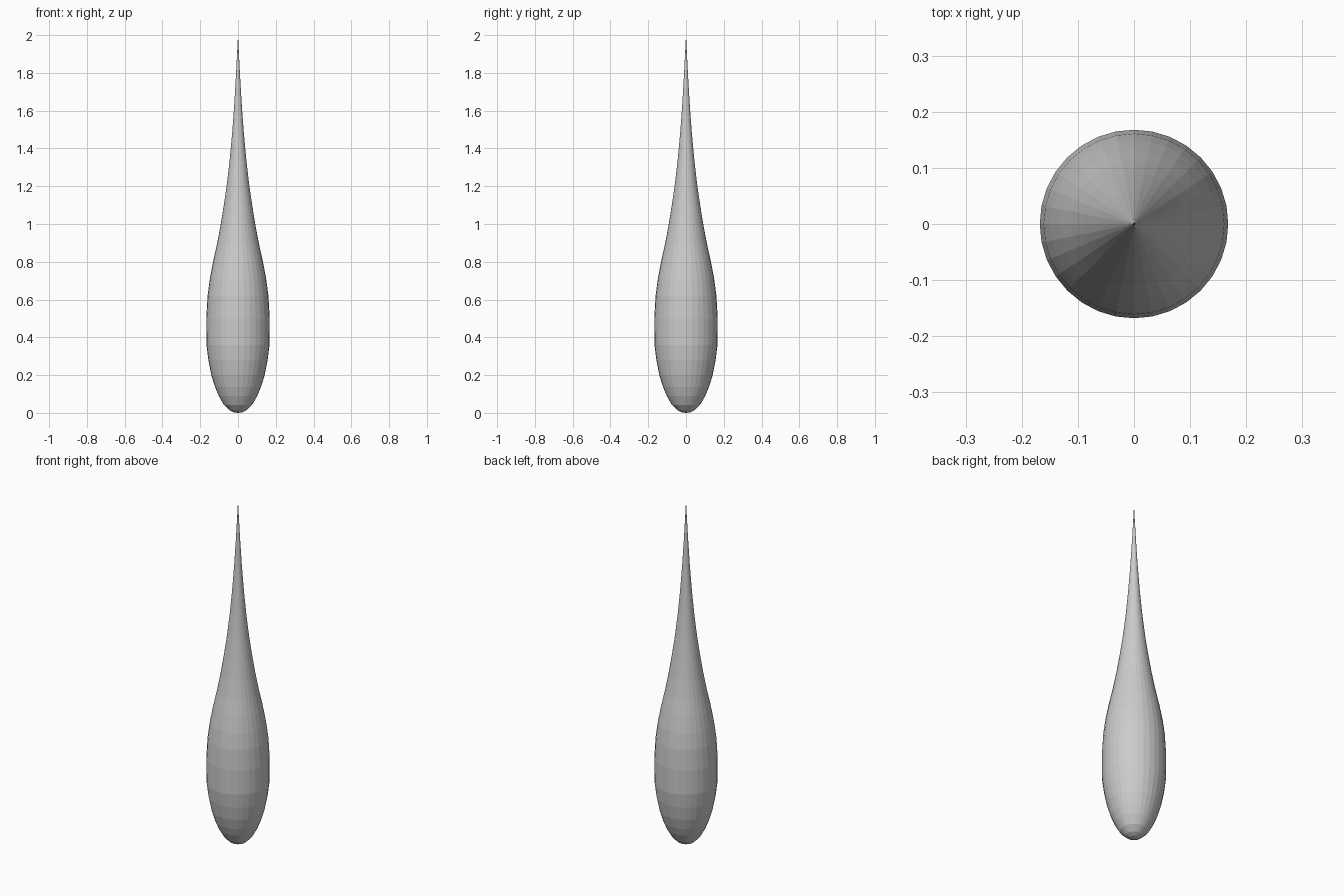
import bpy, bmesh, math

if "Cube" in bpy.data.objects:
    bpy.data.objects.remove(bpy.data.objects["Cube"])

SIDES = 32
# radius, height of each ring from the round base to the thin tip
PROFILE = [(0.022, 0.003), (0.045, 0.014), (0.075, 0.043), (0.102, 0.09),
           (0.122, 0.138), (0.141, 0.2), (0.157, 0.28), (0.167, 0.36),
           (0.168, 0.5), (0.161, 0.62), (0.149, 0.71), (0.132, 0.8),
           (0.112, 0.89), (0.092, 0.995), (0.075, 1.1), (0.059, 1.21),
           (0.044, 1.34), (0.031, 1.48), (0.020, 1.63), (0.010, 1.80)]

bm = bmesh.new()

# stacked rings
rings = []
for r, z in PROFILE:
    rings.append([bm.verts.new((r * math.cos(2 * math.pi * i / SIDES),
                                r * math.sin(2 * math.pi * i / SIDES), z))
                  for i in range(SIDES)])
bottom = bm.verts.new((0, 0, 0))
tip = bm.verts.new((0, 0, 2))

# side walls and pointed ends
for i in range(SIDES):
    j = (i + 1) % SIDES
    for a, b in zip(rings, rings[1:]):
        bm.faces.new((a[i], a[j], b[j], b[i]))
    bm.faces.new((bottom, rings[0][j], rings[0][i]))
    bm.faces.new((rings[-1][i], rings[-1][j], tip))

mesh = bpy.data.meshes.new("teardrop")
bm.to_mesh(mesh)
bm.free()
bpy.context.collection.objects.link(bpy.data.objects.new("teardrop", mesh))
